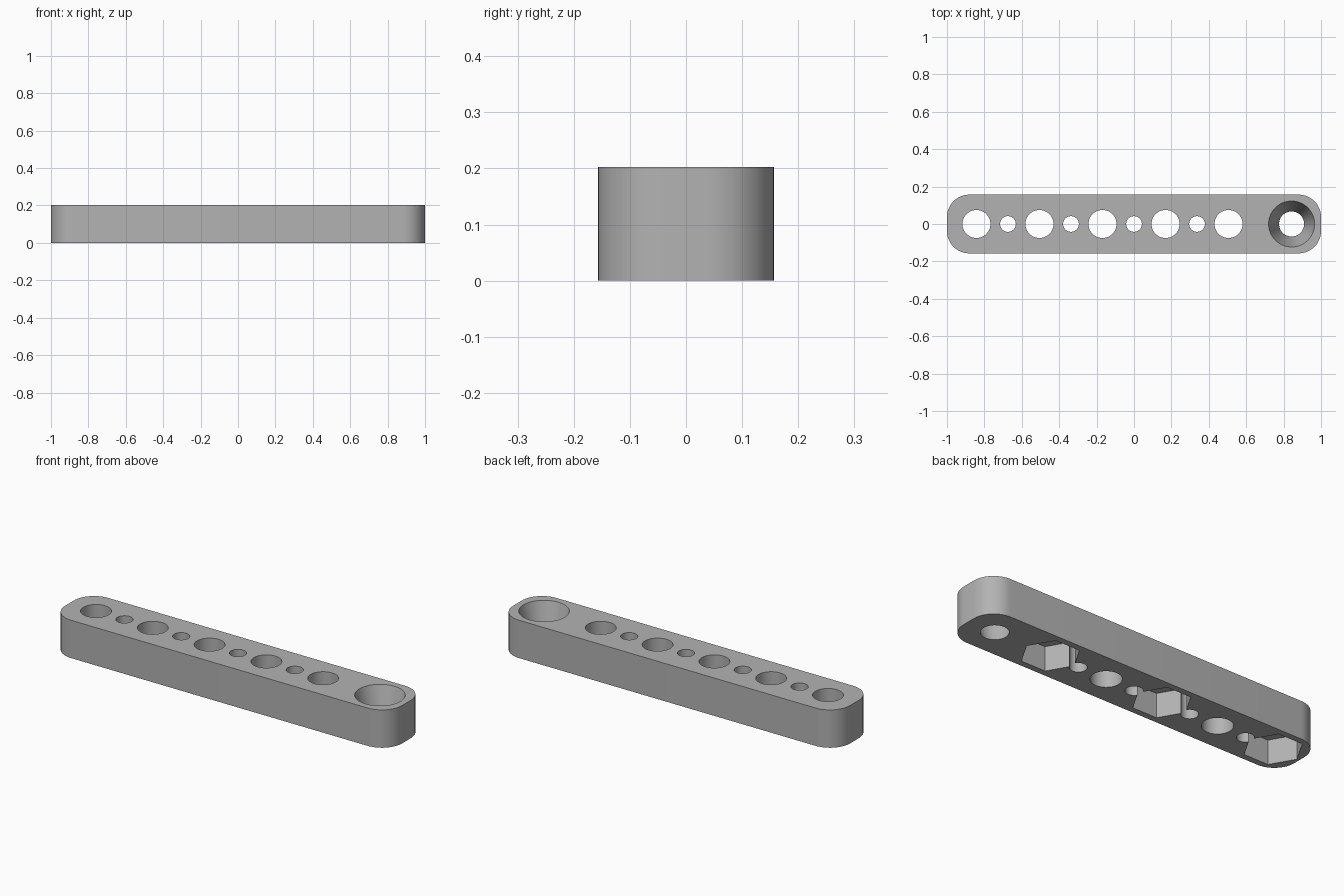
import bpy
import math

if "Cube" in bpy.data.objects:
    bpy.data.objects.remove(bpy.data.objects["Cube"], do_unlink=True)

HEIGHT = 0.203
HALF_L, HALF_W, CORNER = 1.0, 0.157, 0.12
PITCH = 0.337

grey = bpy.data.materials.new("plain_grey")
grey.use_nodes = True
grey.diffuse_color = (0.45, 0.45, 0.45, 1)
grey.node_tree.nodes["Principled BSDF"].inputs["Base Color"].default_value = grey.diffuse_color


def rounded_bar(name, steps=12):
    """Extruded rectangle with rounded corners."""
    ring = []
    for q, (sx, sy) in enumerate([(1, 1), (-1, 1), (-1, -1), (1, -1)]):
        for i in range(steps + 1):
            a = (q + i / steps) * math.pi / 2
            ring.append((sx * (HALF_L - CORNER) + CORNER * math.cos(a),
                         sy * (HALF_W - CORNER) + CORNER * math.sin(a)))
    n = len(ring)
    verts = [(x, y, z) for z in (0, HEIGHT) for x, y in ring]
    faces = [tuple(reversed(range(n))), tuple(range(n, 2 * n))]
    faces += [(i, (i + 1) % n, n + (i + 1) % n, n + i) for i in range(n)]
    mesh = bpy.data.meshes.new(name)
    mesh.from_pydata(verts, [], faces)
    obj = bpy.data.objects.new(name, mesh)
    bpy.context.collection.objects.link(obj)
    return obj


def cut(target, x, r_low, r_high, z_low, z_high, sides=48):
    """Subtract an upright prism or cone from the target."""
    bpy.ops.mesh.primitive_cone_add(vertices=sides, radius1=r_low, radius2=r_high,
                                    depth=z_high - z_low,
                                    location=(x, 0, (z_low + z_high) / 2))
    cutter = bpy.context.object
    if sides == 6:
        # point one corner along the bar
        cutter.rotation_euler.z = math.pi / 2
    cutter.hide_render = True
    mod = target.modifiers.new("hole", 'BOOLEAN')
    mod.operation, mod.solver, mod.object = 'DIFFERENCE', 'EXACT', cutter
    bpy.context.view_layer.objects.active = target
    bpy.ops.object.modifier_apply(modifier=mod.name)
    bpy.data.objects.remove(cutter, do_unlink=True)


bar = rounded_bar("drilled_bar")
bar.data.materials.append(grey)
EXTRA = 0.05

# Large through holes, every second one with a nut pocket underneath
for i in range(5):
    x = (i - 2.5) * PITCH
    cut(bar, x, 0.075, 0.075, -EXTRA, HEIGHT + EXTRA)
    if i % 2 == 0:
        cut(bar, x, 0.143, 0.143, -EXTRA, 0.13, sides=6)

# Small holes between the large ones
for i in range(4):
    cut(bar, (i - 2) * PITCH, 0.042, 0.042, -EXTRA, HEIGHT + EXTRA)

# Tapered hole at the left end, extended past both faces at the same slope
R_LOW, R_HIGH = 0.067, 0.123
flare = (R_HIGH - R_LOW) / HEIGHT * EXTRA
cut(bar, 2.5 * PITCH, R_LOW - flare, R_HIGH + flare, -EXTRA, HEIGHT + EXTRA, sides=64)

# Smooth curved walls, sharp rims
bpy.ops.object.select_all(action='DESELECT')
bar.select_set(True)
bpy.context.view_layer.objects.active = bar
bpy.ops.object.shade_smooth_by_angle(angle=math.radians(30))
